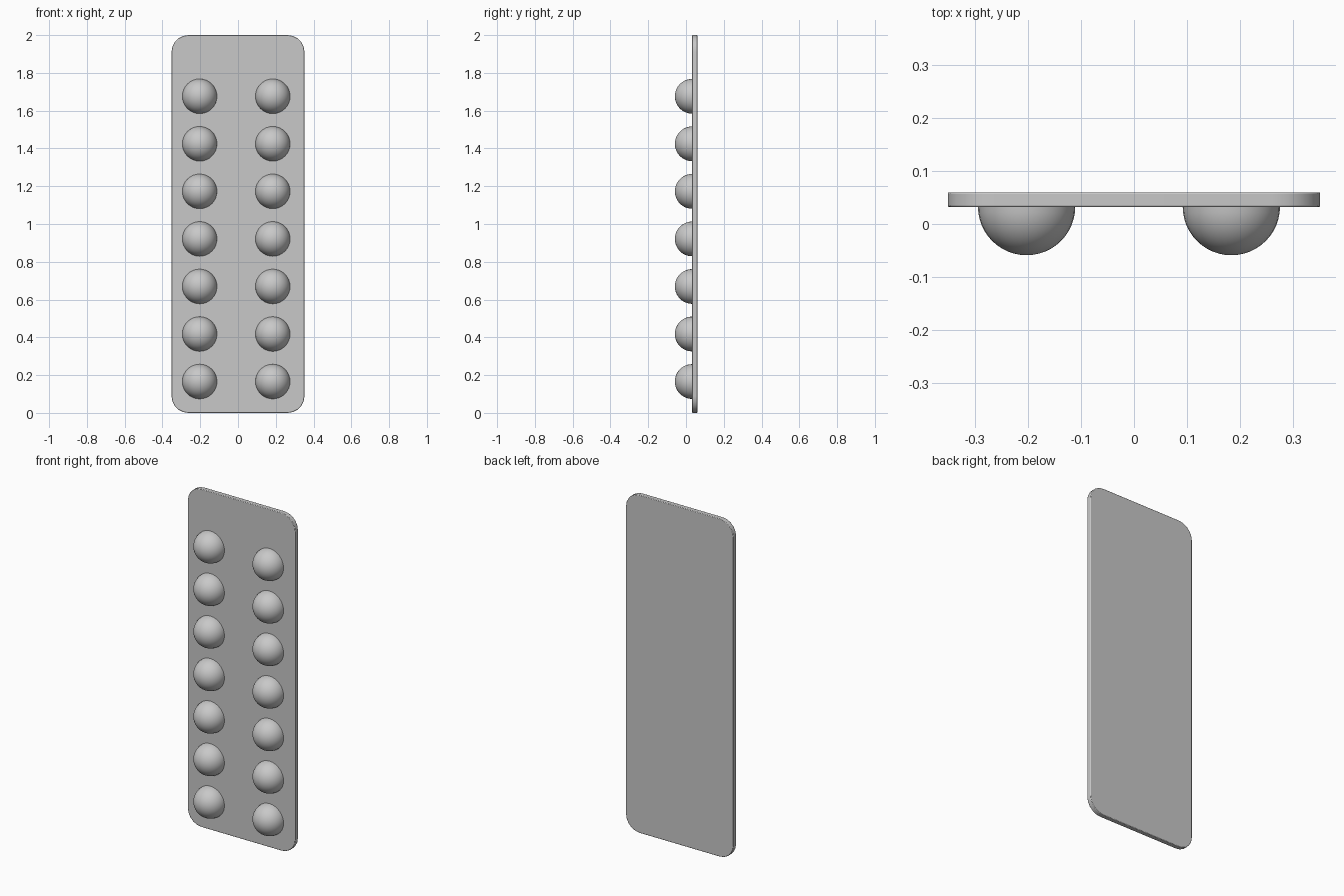
import bpy, bmesh, math
from mathutils import Matrix, Vector

cube = bpy.data.objects.get("Cube")
if cube:
    bpy.data.objects.remove(cube, do_unlink=True)

HALF_W, HEIGHT, CORNER = 0.352, 2.0, 0.09
FRONT_Y, BACK_Y = 0.032, 0.06
RADIUS = 0.092

grey = bpy.data.materials.new("plain grey")
grey.use_nodes = True
colour = (0.58, 0.58, 0.58, 1)
grey.diffuse_color = colour
grey.node_tree.nodes["Principled BSDF"].inputs["Base Color"].default_value = colour


def add_object(name, bm):
    bmesh.ops.recalc_face_normals(bm, faces=bm.faces)
    mesh = bpy.data.meshes.new(name)
    bm.to_mesh(mesh)
    bm.free()
    mesh.materials.append(grey)
    obj = bpy.data.objects.new(name, mesh)
    bpy.context.collection.objects.link(obj)
    bpy.ops.object.select_all(action='DESELECT')
    obj.select_set(True)
    bpy.context.view_layer.objects.active = obj
    return obj


# Backing card: rounded rectangle pushed back to its thickness
bm = bmesh.new()
outline = []
steps = 5
for i, (sx, sz) in enumerate([(1, 1), (-1, 1), (-1, -1), (1, -1)]):
    cx = sx * (HALF_W - CORNER)
    cz = HEIGHT / 2 + sz * (HEIGHT / 2 - CORNER)
    for s in range(steps + 1):
        a = math.pi / 2 * (i + s / steps)
        outline.append(bm.verts.new((cx + CORNER * math.cos(a), FRONT_Y,
                                     cz + CORNER * math.sin(a))))
face = bm.faces.new(outline)
ext = bmesh.ops.extrude_face_region(bm, geom=[face])
moved = [g for g in ext["geom"] if isinstance(g, bmesh.types.BMVert)]
bmesh.ops.translate(bm, verts=moved, vec=Vector((0, BACK_Y - FRONT_Y, 0)))
card = add_object("backing_card", bm)
bevel = card.modifiers.new("soft_rim", 'BEVEL')
bevel.width = 0.003
bevel.segments = 2
bevel.limit_method = 'ANGLE'
bevel.angle_limit = math.radians(50)
bpy.ops.object.shade_smooth_by_angle(angle=math.radians(35))

# Pill domes: half spheres bulging from the front in two columns
for side, x in (("right", -0.203), ("left", 0.184)):
    for row in range(7):
        bm = bmesh.new()
        turn = Matrix.Rotation(math.pi / 2, 4, 'X')
        bmesh.ops.create_uvsphere(bm, u_segments=32, v_segments=24,
                                  radius=RADIUS, matrix=turn)
        bmesh.ops.bisect_plane(bm, geom=bm.verts[:] + bm.edges[:] + bm.faces[:],
                               plane_co=(0, 0, 0), plane_no=(0, 1, 0),
                               dist=0.0001, clear_outer=True)
        dome = add_object(f"{side}_pill_dome_{row + 1}", bm)
        dome.location = (x, FRONT_Y + 0.001, 0.166 + row * 0.2517)
        bpy.ops.object.shade_smooth_by_angle(angle=math.radians(40))
